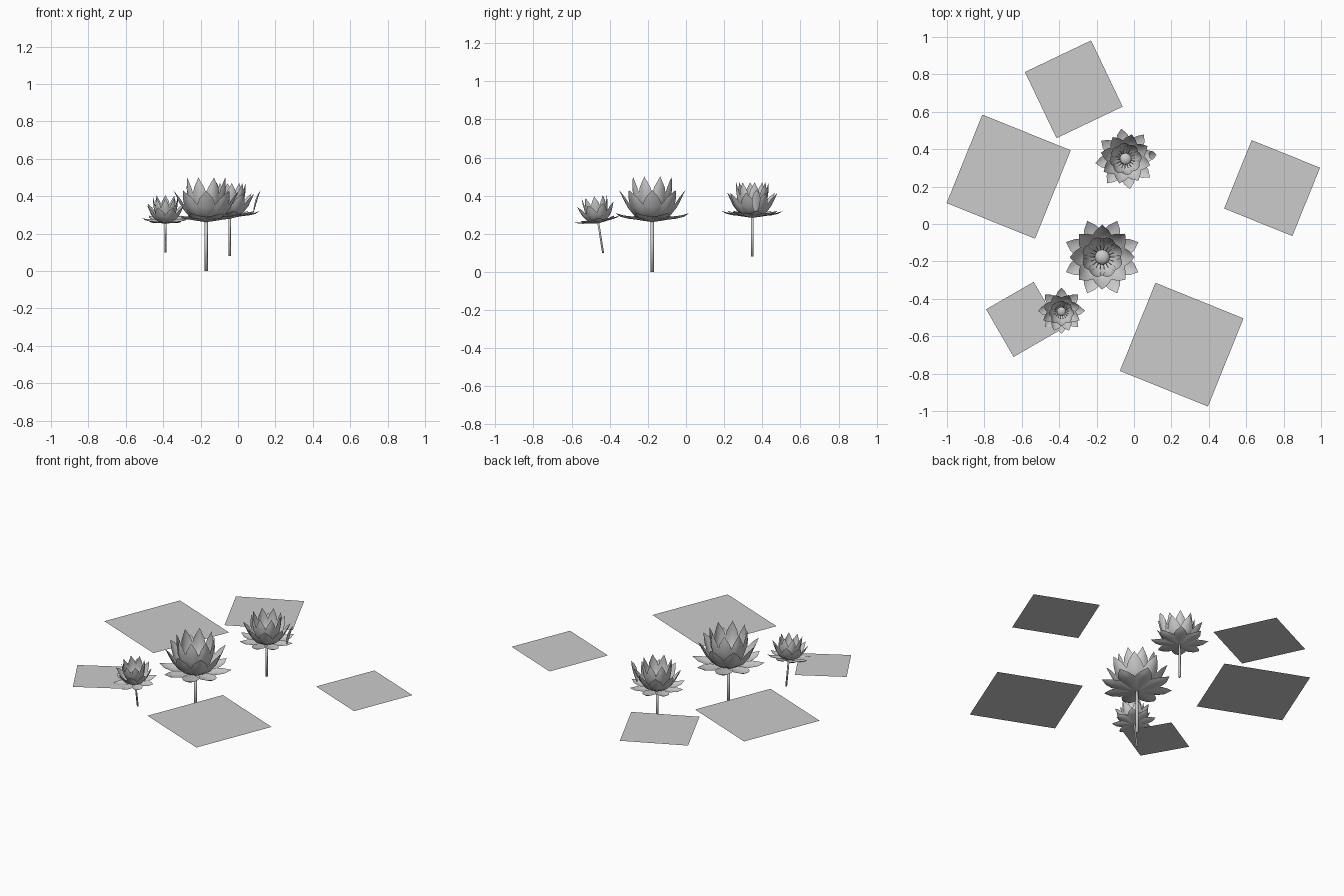
import bpy, bmesh, math
from mathutils import Matrix, Vector

if "Cube" in bpy.data.objects:
    bpy.data.objects.remove(bpy.data.objects["Cube"])

HALF = [0.012, 0.034, 0.047, 0.049, 0.033, 0.0]   # petal half width, base to tip
ACROSS = [-1, -0.5, 0, 0.5, 1]

# Side profiles of the petal rings (radius, height), base to tip
OUTER = [(.010, .263), (.050, .268), (.095, .275), (.135, .279), (.175, .288), (.209, .308)]
MIDDLE = [(.010, .265), (.060, .278), (.100, .302), (.130, .340), (.153, .385), (.174, .430)]
INNER = [(.010, .268), (.053, .292), (.084, .333), (.102, .385), (.110, .445), (.110, .500)]
LIFTED = [(.165, .295), (.175, .325), (.184, .358), (.194, .390), (.204, .422), (.213, .450)]


def finish(name, bm, matrix, smooth=True):
    bmesh.ops.remove_doubles(bm, verts=bm.verts, dist=1e-5)
    mesh = bpy.data.meshes.new(name)
    bm.to_mesh(mesh)
    bm.free()
    mesh.transform(matrix)
    if smooth:
        for p in mesh.polygons:
            p.use_smooth = True
    ob = bpy.data.objects.new(name, mesh)
    bpy.context.collection.objects.link(ob)
    return ob


def add_petal(bm, path, angle, width, cup):
    spin = Matrix.Rotation(angle, 4, 'Z')
    rows = []
    for i, (r, z) in enumerate(path):
        a, b = path[max(i - 1, 0)], path[min(i + 1, len(path) - 1)]
        t = Vector((b[0] - a[0], b[1] - a[1])).normalized()
        w = HALF[i] * width
        row = []
        for s in ACROSS:
            lift = cup * w * s * s
            row.append(bm.verts.new(spin @ Vector((r - t.y * lift, s * w, z + t.x * lift))))
        rows.append(row)
    for lo, hi in zip(rows, rows[1:]):
        for j in range(len(ACROSS) - 1):
            bm.faces.new((lo[j], hi[j], hi[j + 1], lo[j + 1]))


def petal_ring(name, path, angles, width, cup, matrix):
    bm = bmesh.new()
    for a in angles:
        add_petal(bm, path, a, width, cup)
    finish(name, bm, matrix)


def lathe(name, profile, sides, matrix):
    bm = bmesh.new()
    vs = [bm.verts.new((r, 0, z)) for r, z in profile]
    es = [bm.edges.new(p) for p in zip(vs, vs[1:])]
    bmesh.ops.spin(bm, geom=vs + es, cent=(0, 0, 0), axis=(0, 0, 1),
                   angle=math.tau, steps=sides)
    ob = finish(name, bm, matrix)
    bm = bmesh.new()
    bm.from_mesh(ob.data)
    bmesh.ops.recalc_face_normals(bm, faces=bm.faces)
    bm.to_mesh(ob.data)
    bm.free()


def stamens(name, count, matrix):
    bm = bmesh.new()
    for i in range(count):
        a = math.tau * i / count
        p = Vector((.025 * math.cos(a), .025 * math.sin(a), .285))
        q = Vector((.064 * math.cos(a), .064 * math.sin(a), .355))
        d = q - p
        m = Matrix.Translation((p + q) / 2) @ d.to_track_quat('Z', 'Y').to_matrix().to_4x4()
        bmesh.ops.create_cone(bm, cap_ends=True, segments=5, radius1=.0015,
                              radius2=.003, depth=d.length, matrix=m)
    finish(name, bm, matrix)


def flower(prefix, base, scale, spin, tilt):
    m = (Matrix.Translation(base) @ Matrix.Rotation(math.radians(tilt), 4, 'X')
         @ Matrix.Rotation(math.radians(spin), 4, 'Z') @ Matrix.Scale(scale, 4))
    step = math.tau / 8
    offset = [step * (i + .5) for i in range(8)]
    aligned = [step * i for i in range(8)]
    petal_ring(prefix + "_outer_petals", OUTER, offset, 1.0, .25, m)
    petal_ring(prefix + "_middle_petals", MIDDLE, aligned, 1.05, .35, m)
    petal_ring(prefix + "_inner_petals", INNER, offset, .9, .4, m)
    lathe(prefix + "_stem", [(0, 0), (.009, 0), (.009, .27), (0, .27)], 8, m)
    lathe(prefix + "_seed_pod", [(0, .265), (.014, .268), (.030, .315), (.041, .345),
                                 (.039, .362), (.024, .373), (0, .377)], 16, m)
    stamens(prefix + "_stamens", 18, m)
    return m


# Three blossoms
flower("large_flower", (-.17, -.177, 0), 1.0, 0, 0)
back = flower("back_flower", (-.045, .348, .08), .78, -14.5, 0)
flower("small_flower", (-.388, -.435, .10), .6, 22.5, 9)

# Stray upright petal on the back blossom
petal_ring("lifted_petal", LIFTED, [math.radians(22.5)], .6, .3, back)

# Flat square leaf pads: centre x, centre y, side, turn in degrees
PADS = [(-.67, .253, .51, -22), (-.322, .72, .392, 25.5), (.738, .192, .394, -22),
        (.255, -.645, .508, -22), (-.59, -.51, .294, 30)]
for i, (x, y, side, turn) in enumerate(PADS):
    bm = bmesh.new()
    bmesh.ops.create_grid(bm, x_segments=1, y_segments=1, size=side / 2)
    finish("leaf_pad_%d" % (i + 1), bm,
           Matrix.Translation((x, y, .258)) @ Matrix.Rotation(math.radians(turn), 4, 'Z'), False)
